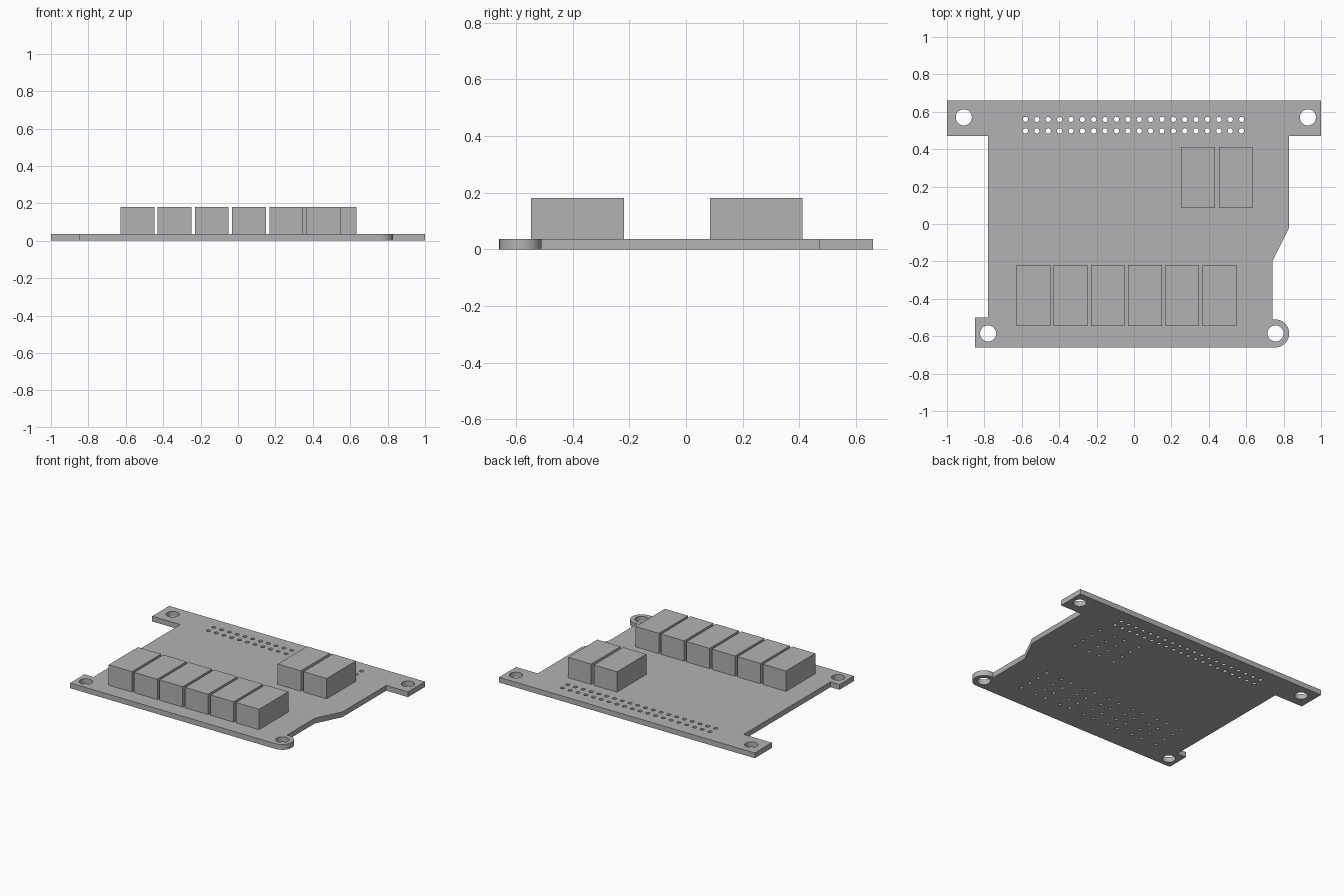
import bpy
import bmesh
from math import cos, sin, radians

cube = bpy.data.objects.get("Cube")
if cube:
    bpy.data.objects.remove(cube, do_unlink=True)

BOARD_T = 0.037
RELAY_TOP = 0.181
RELAY_W, RELAY_D = 0.181, 0.327
PITCH = 0.0608

grey = bpy.data.materials.new("plain_grey")
grey.use_nodes = True
colour = (0.45, 0.45, 0.45, 1)
grey.diffuse_color = colour
grey.node_tree.nodes["Principled BSDF"].inputs["Base Color"].default_value = colour


def arc(cx, cy, r, start, end, n):
    """Points along an arc, both ends included."""
    angles = [radians(start + (end - start) * i / n) for i in range(n + 1)]
    return [(cx + r * cos(a), cy + r * sin(a)) for a in angles]


def circle(cx, cy, r, n):
    return arc(cx, cy, r, 0, 360, n)[:-1]


def add_object(name, mesh):
    obj = bpy.data.objects.new(name, mesh)
    mesh.materials.clear()
    mesh.materials.append(grey)
    bpy.context.collection.objects.link(obj)
    return obj


def plate(name, loops, thickness):
    """Solid plate from an outline followed by its hole loops."""
    curve = bpy.data.curves.new(name + "_profile", "CURVE")
    curve.dimensions = "2D"
    curve.fill_mode = "BOTH"
    curve.extrude = thickness / 2
    for loop in loops:
        spline = curve.splines.new("POLY")
        spline.points.add(len(loop) - 1)
        for point, (x, y) in zip(spline.points, loop):
            point.co = (x, y, 0, 1)
        spline.use_cyclic_u = True
    helper = bpy.data.objects.new(name + "_profile", curve)
    bpy.context.collection.objects.link(helper)
    depsgraph = bpy.context.evaluated_depsgraph_get()
    mesh = bpy.data.meshes.new_from_object(helper.evaluated_get(depsgraph))
    bpy.data.objects.remove(helper, do_unlink=True)
    bm = bmesh.new()
    bm.from_mesh(mesh)
    bmesh.ops.remove_doubles(bm, verts=bm.verts, dist=0.0001)
    bmesh.ops.translate(bm, verts=bm.verts, vec=(0, 0, thickness / 2))
    bmesh.ops.recalc_face_normals(bm, faces=bm.faces)
    bm.to_mesh(mesh)
    bm.free()
    mesh.name = name
    return add_object(name, mesh)


def box(name, cx, cy, z0, z1, w, d):
    bm = bmesh.new()
    bmesh.ops.create_cube(bm, size=1)
    bmesh.ops.scale(bm, verts=bm.verts, vec=(w, d, z1 - z0))
    bmesh.ops.translate(bm, verts=bm.verts, vec=(cx, cy, (z0 + z1) / 2))
    mesh = bpy.data.meshes.new(name)
    bm.to_mesh(mesh)
    bm.free()
    return add_object(name, mesh)


# Relay positions: a front row of six and a back pair
relays = [(-0.538 + 0.199 * i, -0.383) for i in range(6)]
relays += [(0.342 + 0.202 * i, 0.248) for i in range(2)]

# Board outline with mounting ears, notches and one rounded corner
outline = [(-0.85, -0.66)]
outline += arc(0.755, -0.585, 0.075, -90, 101, 18)
outline += [(0.74, -0.2), (0.83, -0.02), (0.83, 0.47), (1, 0.47), (1, 0.66),
            (-1, 0.66), (-1, 0.47), (-0.78, 0.47), (-0.78, -0.5), (-0.85, -0.5)]

# Mounting holes
holes = [circle(x, y, 0.043, 32) for x, y in
         [(-0.91, 0.57), (0.93, 0.57), (-0.78, -0.585), (0.757, -0.585)]]

# Double row of header holes
for row in (0.498, 0.559):
    holes += [circle(-0.58 + PITCH * i, row, 0.014, 16) for i in range(20)]

# Two rows of four pin holes under every relay
for x, y in relays:
    for side in (-PITCH, PITCH):
        holes += [circle(x + side, y + 0.01 + 0.083 * (i - 1.5), 0.011, 16)
                  for i in range(4)]

board = plate("circuit_board", [outline] + holes, BOARD_T)

# Relay blocks
for i, (x, y) in enumerate(relays):
    row = "front" if y < 0 else "back"
    box(f"{row}_relay_{i + 1}", x, y, BOARD_T, RELAY_TOP, RELAY_W, RELAY_D)

# Smooth hole walls, sharp rims
bpy.ops.object.select_all(action="DESELECT")
board.select_set(True)
bpy.context.view_layer.objects.active = board
bpy.ops.object.shade_smooth_by_angle(angle=radians(30))
